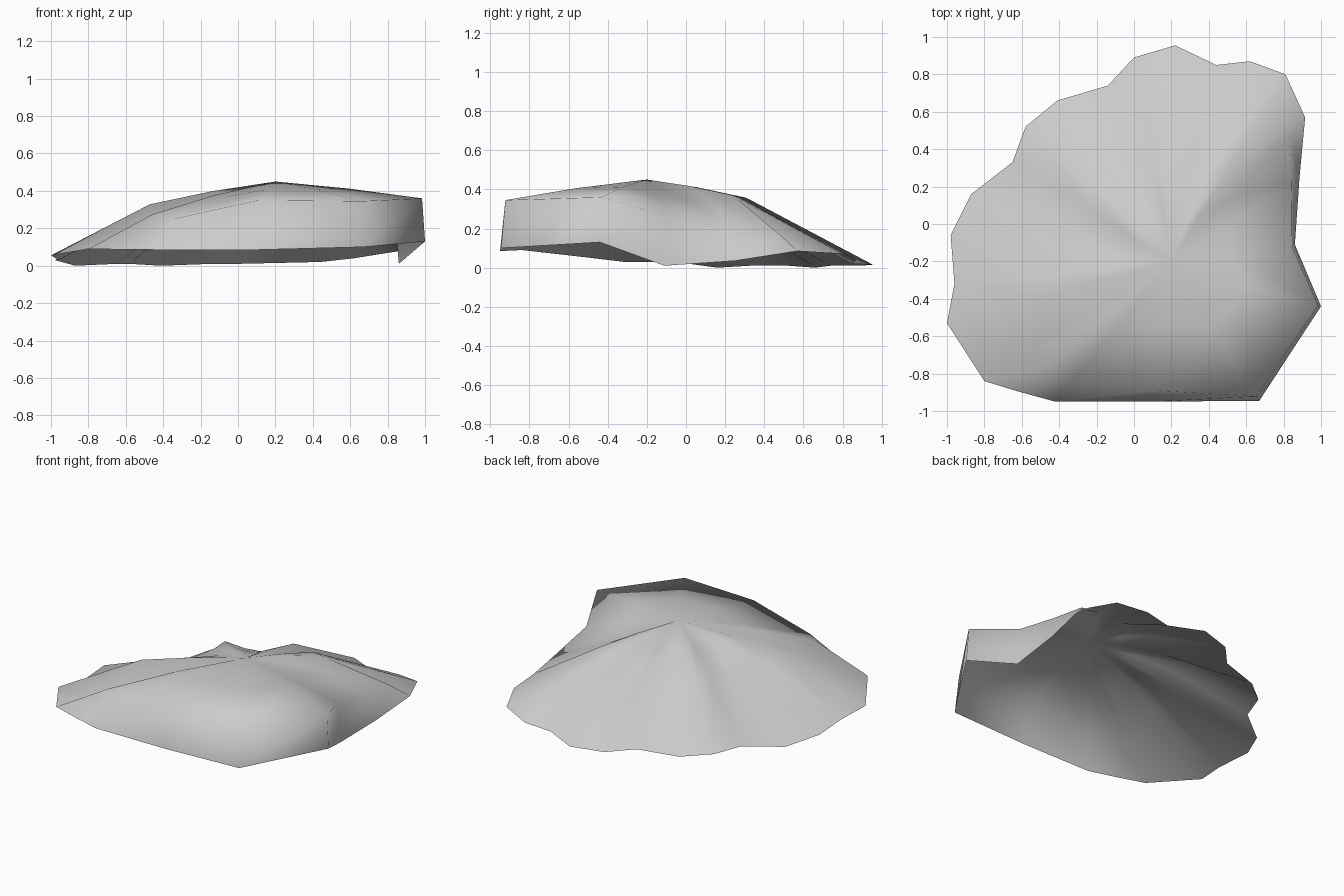
import bpy
import bmesh
from mathutils import Vector

default_cube = bpy.data.objects.get("Cube")
if default_cube:
    bpy.data.objects.remove(default_cube, do_unlink=True)

# Single plain shell colour
shell_grey = bpy.data.materials.new("shell_grey")
shell_grey.use_nodes = True
colour = (0.6, 0.6, 0.6, 1.0)
shell_grey.diffuse_color = colour
shell_grey.node_tree.nodes["Principled BSDF"].inputs["Base Color"].default_value = colour

# Highest point of the dome, from which the ribs and grooves radiate
PEAK = Vector((0.2, -0.2, 0.45))

# Each spoke: foot on the rim, then reach and height of its shoulder.
# Scalloped fan edge, anticlockwise, with ribs at the lobes and grooves between
fan_edge = [
    (0.81, 0.8, 0.07, 0.44, 0.37), (0.62, 0.87, 0.04, 0.44, 0.36),
    (0.44, 0.85, 0.02, 0.44, 0.34), (0.22, 0.955, 0.015, 0.44, 0.357),
    (0, 0.89, 0.01, 0.46, 0.31), (-0.14, 0.74, 0.01, 0.46, 0.28),
    (-0.41, 0.66, 0, 0.48, 0.28), (-0.58, 0.52, 0.01, 0.58, 0.285),
    (-0.65, 0.33, 0.01, 0.5, 0.3), (-0.87, 0.16, 0, 0.5, 0.24),
    (-0.98, -0.06, 0.03, 0.52, 0.25), (-0.96, -0.32, 0.03, 0.55, 0.295),
    (-1, -0.53, 0.055, 0.56, 0.328),
]

# Hinge edge, where the shoulder stands almost above the foot as a steep wall
hinge_edge = [
    (-0.8, -0.84, 0.09, 0.75, 0.21), (-0.62, -0.895, 0.087, 0.8, 0.275),
    (-0.42, -0.95, 0.085, 0.88, 0.25), (0.1, -0.95, 0.085, 0.92, 0.35),
    (0.67, -0.945, 0.1, 0.97, 0.345), (1, -0.44, 0.13, 0.98, 0.36),
    (0.86, -0.11, 0.01, 0.97, 0.27), (0.885, 0.25, 0.035, 0.94, 0.2),
    (0.915, 0.57, 0.085, 0.88, 0.17),
]
spokes = [(Vector(s[:3]), s[3], s[4]) for s in fan_edge + hinge_edge]


def ring(bm, share, drop):
    """Closed ring of vertices between the peak and the shoulder line."""
    verts = []
    for foot, reach, height in spokes:
        point = PEAK.lerp(foot, reach * share)
        point.z = PEAK.z - (PEAK.z - height) * drop
        verts.append(bm.verts.new(point))
    return verts


# Dome: rim, shoulder and inner ring joined to the peak, open underneath
bm = bmesh.new()
rim = [bm.verts.new(foot) for foot, reach, height in spokes]
rings = [rim, ring(bm, 1, 1), ring(bm, 0.5, 0.42)]
top = bm.verts.new(PEAK)
count = len(spokes)
for i in range(count):
    j = (i + 1) % count
    for outer, inner in zip(rings, rings[1:]):
        bm.faces.new((outer[i], outer[j], inner[j], inner[i]))
    bm.faces.new((rings[-1][i], rings[-1][j], top))
for face in bm.faces:
    face.smooth = True

mesh = bpy.data.meshes.new("scallop_shell")
bm.to_mesh(mesh)
bm.free()
mesh.materials.append(shell_grey)
shell = bpy.data.objects.new("scallop_shell", mesh)
bpy.context.collection.objects.link(shell)
